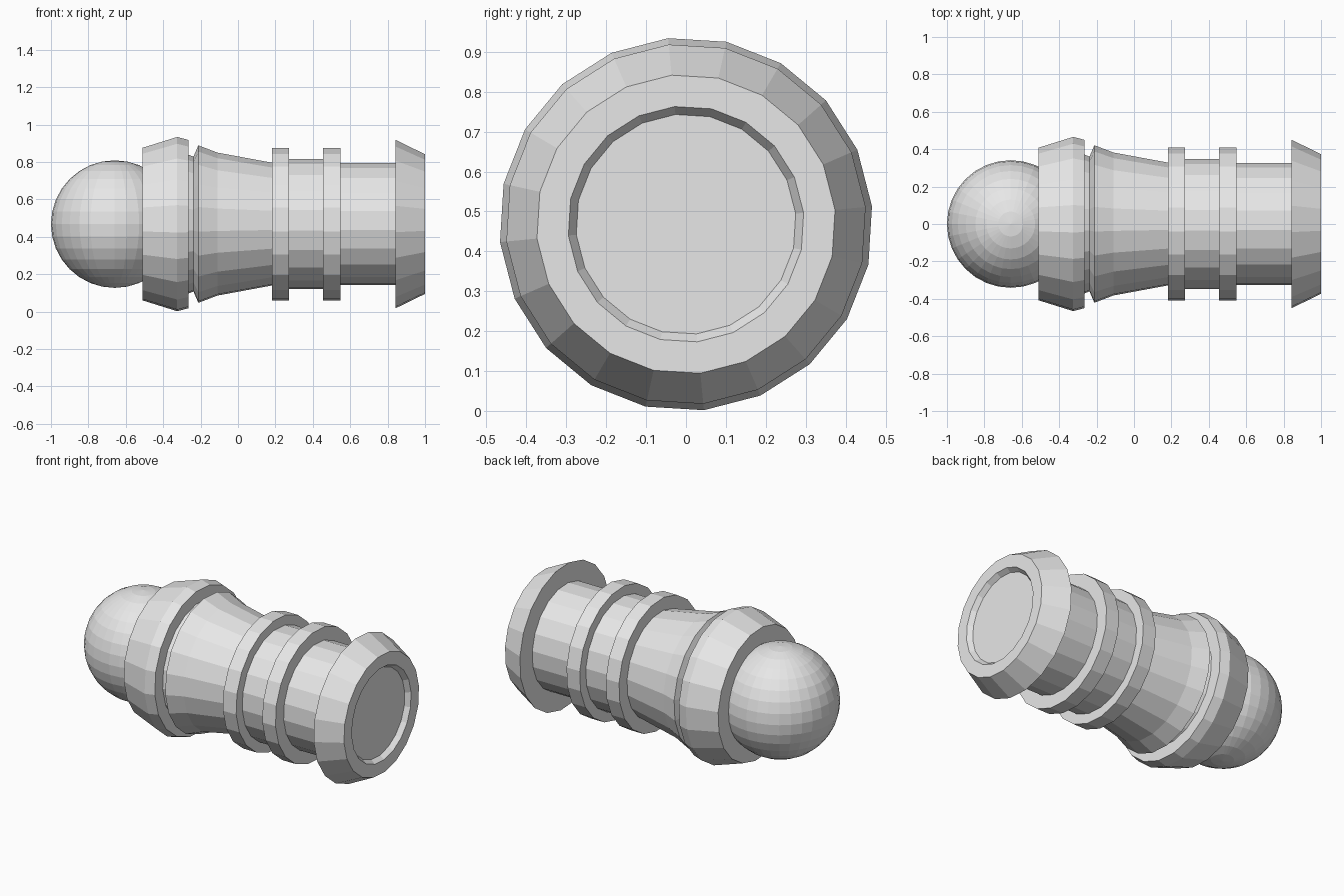
import bpy, bmesh, math

cube = bpy.data.objects.get("Cube")
if cube:
    bpy.data.objects.remove(cube, do_unlink=True)

SIDES = 20
TWIST = math.radians(5.5)
AXIS_Z = 0.468

grey = bpy.data.materials.new("plain grey")
grey.use_nodes = True
grey.diffuse_color = (0.8, 0.8, 0.8, 1)
grey.node_tree.nodes["Principled BSDF"].inputs["Base Color"].default_value = (0.8, 0.8, 0.8, 1)


def finish(name, bm):
    bmesh.ops.recalc_face_normals(bm, faces=bm.faces)
    mesh = bpy.data.meshes.new(name)
    bm.to_mesh(mesh)
    bm.free()
    mesh.materials.append(grey)
    obj = bpy.data.objects.new(name, mesh)
    obj.location.z = AXIS_Z
    bpy.context.collection.objects.link(obj)
    return obj


def turned(name, profile):
    """Turn (x, radius) points about the long axis and cap both ends."""
    bm = bmesh.new()
    rings = []
    for x, r in profile:
        angles = [TWIST + math.tau * k / SIDES for k in range(SIDES)]
        rings.append([bm.verts.new((x, r * math.cos(a), r * math.sin(a))) for a in angles])
    for a, b in zip(rings, rings[1:]):
        for k in range(SIDES):
            n = (k + 1) % SIDES
            bm.faces.new((a[k], a[n], b[n], b[k]))
    bm.faces.new(rings[0])
    bm.faces.new(rings[-1])
    return finish(name, bm)


# Round nose, upright poles
bm = bmesh.new()
bmesh.ops.create_uvsphere(bm, u_segments=32, v_segments=16, radius=0.341)
ball = finish("nose_ball", bm)
ball.location.x = -0.659

# Wide collar behind the nose
turned("collar", [(-0.51, 0.41), (-0.325, 0.468), (-0.265, 0.452), (-0.265, 0.36)])

# Barrel with flared shoulder, stepped middle and plain tail
turned("barrel", [(-0.27, 0.375), (-0.238, 0.362), (-0.212, 0.423), (-0.11, 0.384),
                  (0.18, 0.33), (0.23, 0.33), (0.23, 0.349), (0.5, 0.349),
                  (0.5, 0.328), (0.85, 0.328)])

# Two raised bands
for name, x in (("front_band", 0.181), ("rear_band", 0.455)):
    turned(name, [(x, 0.31), (x, 0.41), (x + 0.092, 0.41), (x + 0.092, 0.31)])

# Tapered end flange with a shallow recess
turned("end_flange", [(0.843, 0.31), (0.843, 0.452), (1.0, 0.375),
                      (1.0, 0.296), (0.97, 0.276)])
